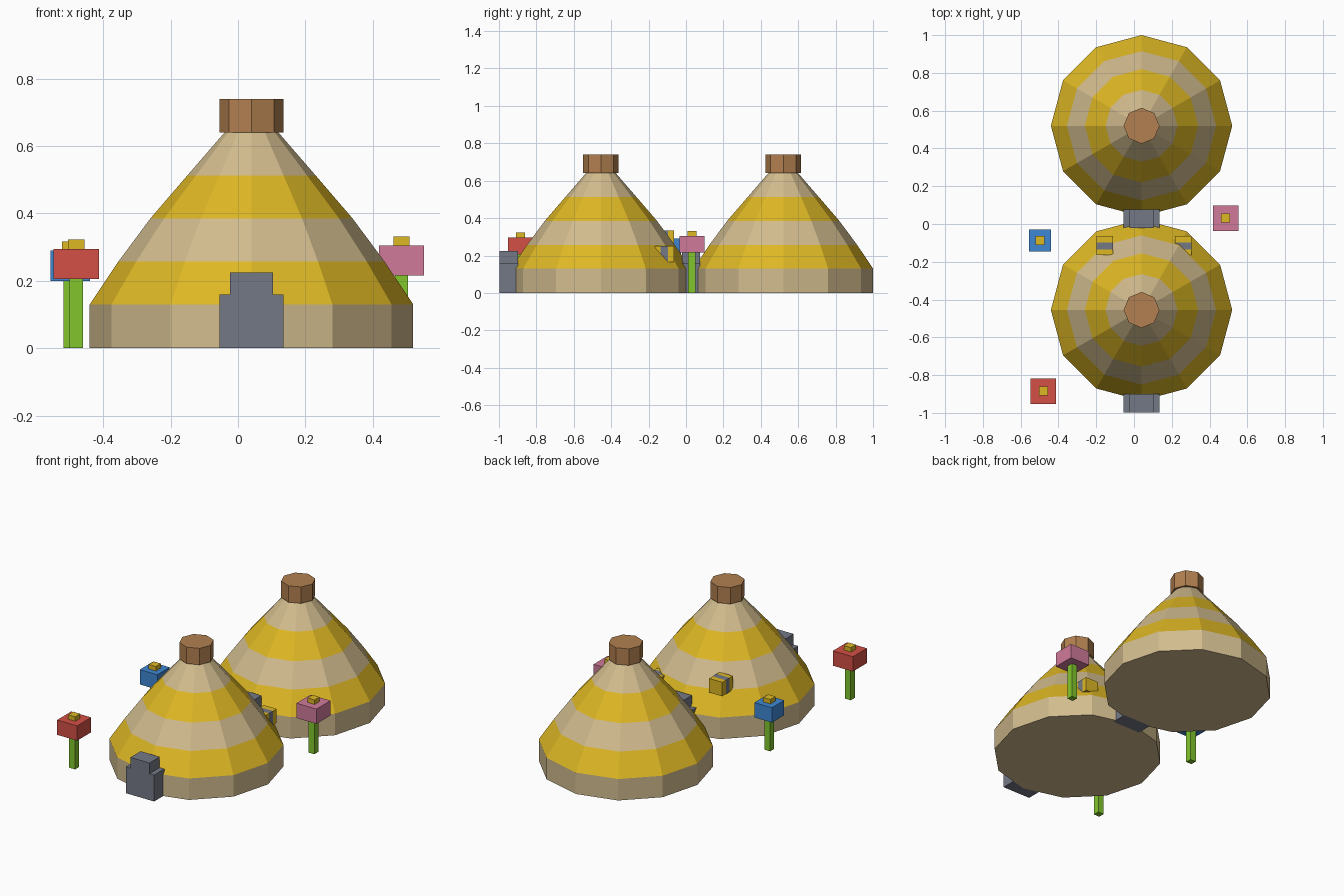
import bpy, bmesh, math
from mathutils import Matrix, Vector

if "Cube" in bpy.data.objects:
    bpy.data.objects.remove(bpy.data.objects["Cube"])


def material(name, r, g, b):
    """Flat material from 0-255 display values, stored as linear."""
    lin = [((c / 255 + 0.055) / 1.055) ** 2.4 for c in (r, g, b)] + [1]
    m = bpy.data.materials.new(name)
    m.use_nodes = True
    m.diffuse_color = lin
    m.node_tree.nodes["Principled BSDF"].inputs["Base Color"].default_value = lin
    return m


TAN = material("straw_tan", 210, 188, 142)
YELLOW = material("golden_yellow", 222, 184, 36)
BROWN = material("cap_brown", 178, 128, 80)
GRAY = material("slate_gray", 116, 121, 134)
GREEN = material("stem_green", 130, 198, 45)
RED = material("petal_red", 212, 80, 70)
BLUE = material("petal_blue", 62, 135, 212)
PINK = material("petal_pink", 208, 122, 154)


def finish(name, bm, *mats):
    bmesh.ops.recalc_face_normals(bm, faces=bm.faces[:])
    mesh = bpy.data.meshes.new(name)
    bm.to_mesh(mesh)
    bm.free()
    for m in mats:
        mesh.materials.append(m)
    obj = bpy.data.objects.new(name, mesh)
    bpy.context.collection.objects.link(obj)
    return obj


def box(name, x, y, z0, z1, wx, wy, mat):
    bm = bmesh.new()
    bmesh.ops.create_cube(bm, size=1, matrix=Matrix.Translation((x, y, (z0 + z1) / 2))
                          @ Matrix.Diagonal((wx, wy, z1 - z0, 1)))
    return finish(name, bm, mat)


def lathe(name, x, y, sides, profile, mats):
    """Stack of rings; each band between rings takes the next colour in turn."""
    bm = bmesh.new()
    rings = []
    for r, z in profile:
        angles = [math.tau * i / sides for i in range(sides)]
        rings.append([bm.verts.new((x + r * math.cos(a), y + r * math.sin(a), z))
                      for a in angles])
    for band, (lo, hi) in enumerate(zip(rings, rings[1:])):
        for i in range(sides):
            j = (i + 1) % sides
            face = bm.faces.new((lo[i], lo[j], hi[j], hi[i]))
            face.material_index = band % len(mats)
    bm.faces.new(rings[0])
    bm.faces.new(rings[-1])
    return finish(name, bm, *mats)


def doorway(name, x, y_front, depth):
    """Stepped outline extruded backwards."""
    half = [(0.095, 0), (0.095, 0.16), (0.064, 0.16), (0.064, 0.225)]
    outline = half + [(-px, pz) for px, pz in reversed(half)]
    bm = bmesh.new()
    face = bm.faces.new([bm.verts.new((x + px, y_front, pz)) for px, pz in outline])
    back = bmesh.ops.extrude_face_region(bm, geom=[face])["geom"]
    bmesh.ops.translate(bm, vec=Vector((0, depth, 0)),
                        verts=[v for v in back if isinstance(v, bmesh.types.BMVert)])
    return finish(name, bm, GRAY)


# Huts: striped roof over a straight wall, octagonal cap, stepped doorway
HUT_X = 0.04
HUT = [(0.48, 0), (0.48, 0.13), (0.395, 0.257), (0.3, 0.385), (0.19, 0.513), (0.08, 0.64)]
for label, y in (("front", -0.455), ("back", 0.52)):
    lathe(label + "_hut", HUT_X, y, 12, HUT, [TAN, YELLOW])
    lathe(label + "_hut_cap", HUT_X, y, 8, [(0.095, 0.64), (0.095, 0.74)], [BROWN])
    doorway(label + "_hut_doorway", HUT_X, y - 0.542, 0.098)

# Windows: gray pane between two yellow frame slabs
for label, x, z in (("right", -0.155, 0.25), ("left", 0.26, 0.165)):
    for part, y, w, mat in (("outer_frame", -0.08, 0.034, YELLOW),
                            ("pane", -0.116, 0.038, GRAY),
                            ("inner_frame", -0.15, 0.03, YELLOW)):
        box(f"{label}_window_{part}", x, y, z, z + 0.085, 0.088, w, mat)

# Flowers: square stem, block of petals, small centre
for label, x, y, z, w, mat in (("red", -0.48, -0.885, 0.205, 0.134, RED),
                               ("blue", -0.498, -0.087, 0.2, 0.118, BLUE),
                               ("pink", 0.485, 0.031, 0.215, 0.134, PINK)):
    box(label + "_flower_stem", x, y, 0, z, 0.039, 0.039, GREEN)
    box(label + "_flower_petals", x, y, z, z + 0.09, w, w, mat)
    box(label + "_flower_centre", x, y, z + 0.09, z + 0.117, 0.048, 0.048, YELLOW)
